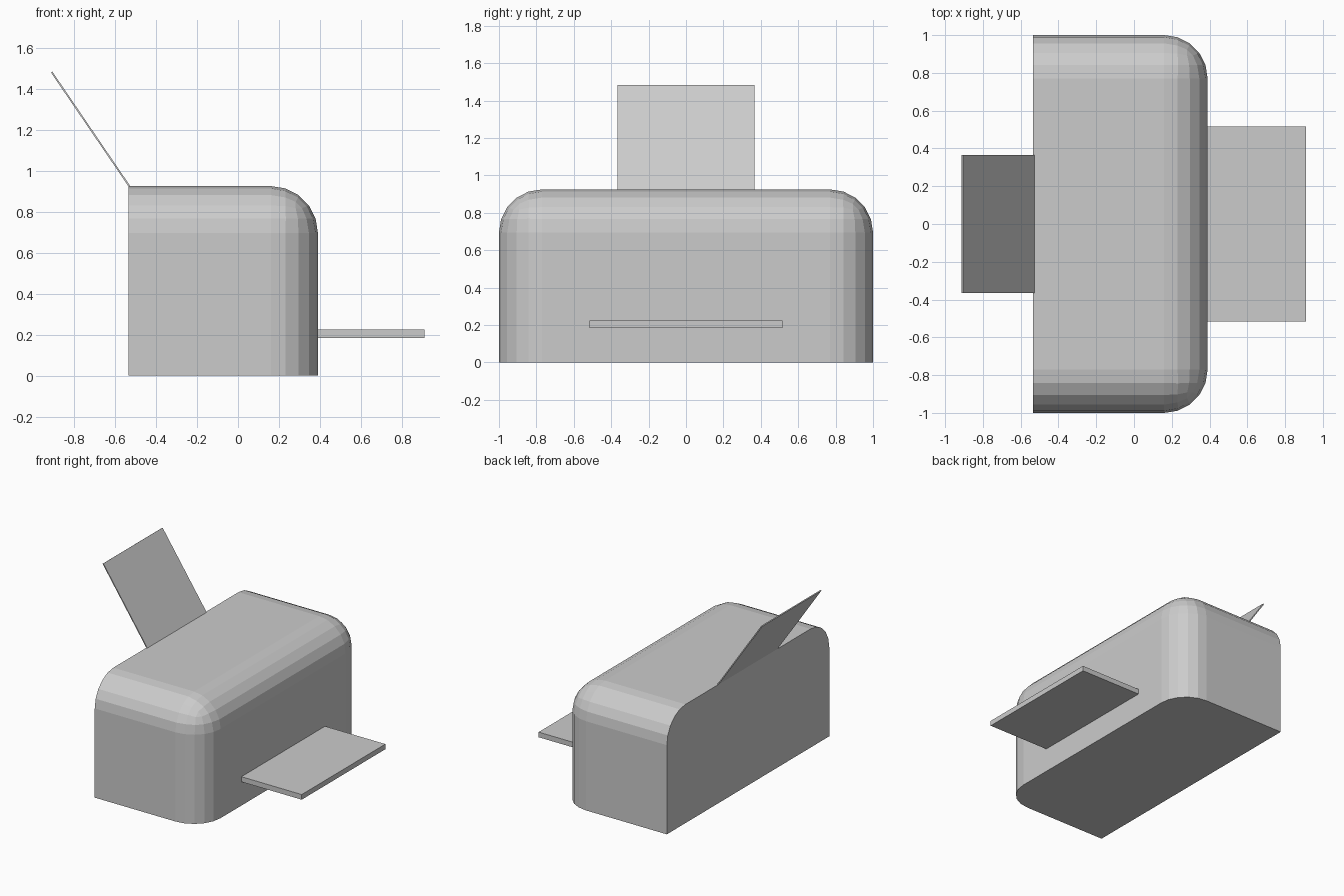
import bpy, bmesh, math
from mathutils import Matrix, Vector

if "Cube" in bpy.data.objects:
    bpy.data.objects.remove(bpy.data.objects["Cube"])


def new_object(name, bm):
    bmesh.ops.recalc_face_normals(bm, faces=bm.faces)
    mesh = bpy.data.meshes.new(name)
    bm.to_mesh(mesh)
    bm.free()
    obj = bpy.data.objects.new(name, mesh)
    bpy.context.collection.objects.link(obj)
    return obj


def box(lo, hi):
    lo, hi = Vector(lo), Vector(hi)
    bm = bmesh.new()
    bmesh.ops.create_cube(bm, size=1, matrix=Matrix.Translation((lo + hi) / 2)
                          @ Matrix.Diagonal((*(hi - lo), 1)))
    return bm


# Printer body: round the front, side-top and front-corner edges only
X0, X1, H = -0.535, 0.39, 0.925
body = box((X0, -1, 0), (X1, 1, H))


def is_rounded(edge):
    a, b = (v.co for v in edge.verts)
    mid = (a + b) / 2
    top, front, side = mid.z > H - 0.01, mid.x > X1 - 0.01, abs(mid.y) > 0.99
    return top + front + side == 2 and mid.z > 0.01 and mid.x > X0 + 0.01


bmesh.ops.bevel(body, geom=[e for e in body.edges if is_rounded(e)], offset=0.23,
                offset_type='OFFSET', segments=5, profile=0.5, affect='EDGES')
new_object("printer_body", body)

# Output tray
new_object("output_tray", box((0.385, -0.515, 0.185), (0.91, 0.515, 0.225)))

# Tilted paper feed sheet rising from the back edge
low, high = Vector((-0.529, 0, 0.923)), Vector((-0.909, 0, 1.481))
length = (high - low).length
tilt = math.atan2(high.x - low.x, high.z - low.z)
sheet = box((-0.004, -0.365, 0), (0.004, 0.365, length))
bmesh.ops.transform(sheet, verts=sheet.verts,
                    matrix=Matrix.Translation(low) @ Matrix.Rotation(tilt, 4, 'Y'))
new_object("paper_feed", sheet)
